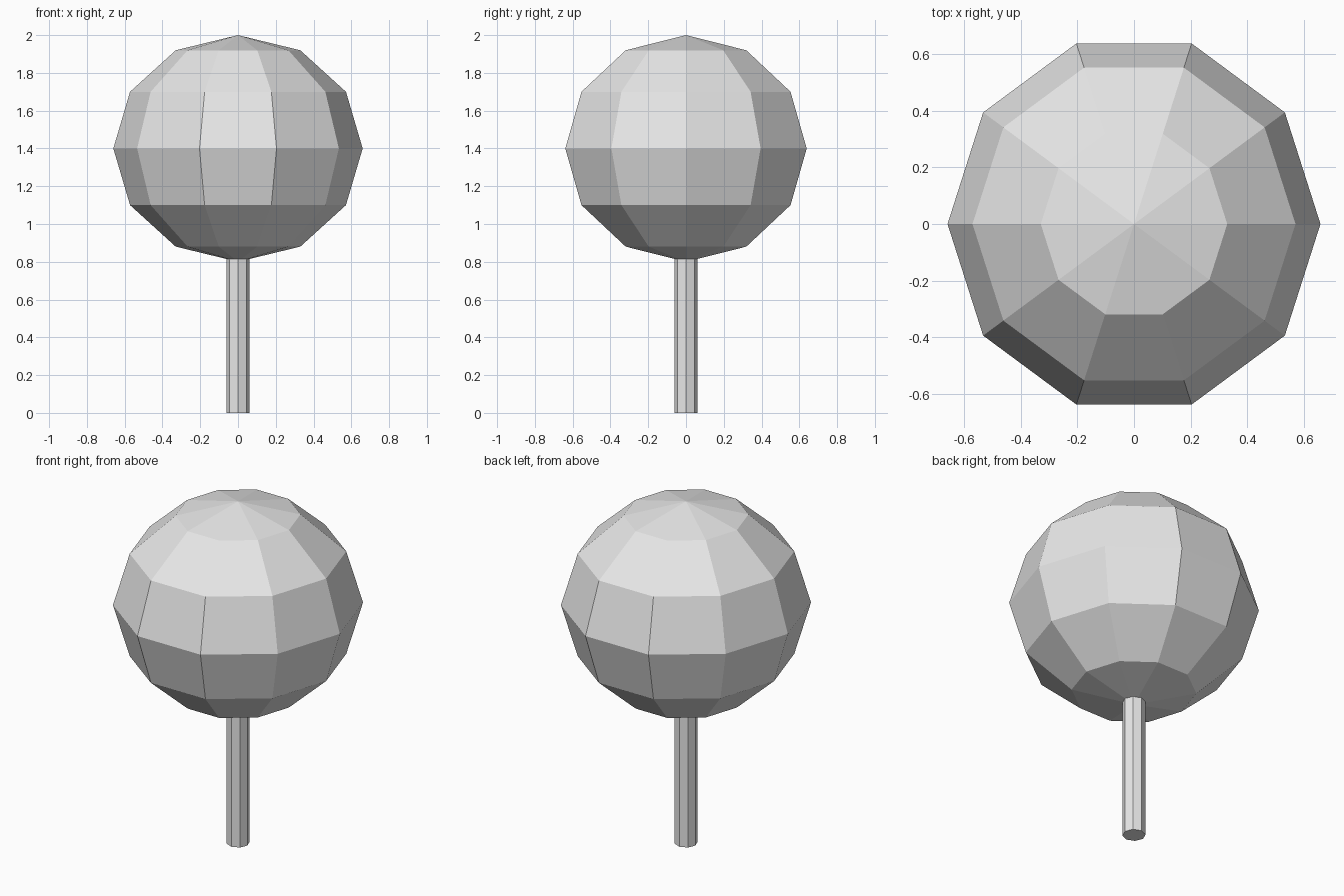
import bpy
import bmesh
from math import sin, cos, pi, tau

cube = bpy.data.objects.get("Cube")
if cube:
    bpy.data.objects.remove(cube)

# One plain grey for the whole model
grey = bpy.data.materials.new("light_grey")
grey.use_nodes = True
colour = (0.8, 0.8, 0.8, 1)
grey.diffuse_color = colour
grey.node_tree.nodes["Principled BSDF"].inputs["Base Color"].default_value = colour


def lathe(name, profile, sides, scale_y=1.0):
    """Flat-shaded solid from (radius, height) points; radius 0 makes a pole."""
    bm = bmesh.new()
    rings = []
    for radius, z in profile:
        count = sides if radius > 0 else 1
        rings.append([bm.verts.new((radius * cos(tau * i / sides),
                                    radius * scale_y * sin(tau * i / sides), z))
                      for i in range(count)])
    for low, high in zip(rings, rings[1:]):
        for i in range(sides):
            j = (i + 1) % sides
            corners = [low[i % len(low)], low[j % len(low)],
                       high[j % len(high)], high[i % len(high)]]
            bm.faces.new(list(dict.fromkeys(corners)))
    # Close open ends
    for ring in (rings[0], rings[-1]):
        if len(ring) > 1:
            bm.faces.new(ring)
    bmesh.ops.recalc_face_normals(bm, faces=bm.faces)
    mesh = bpy.data.meshes.new(name)
    bm.to_mesh(mesh)
    bm.free()
    mesh.materials.append(grey)
    obj = bpy.data.objects.new(name, mesh)
    bpy.context.collection.objects.link(obj)
    return obj


# Faceted round crown, slightly flattened in height
STEPS = 6
crown = [(0.0, 0.8)]
crown += [(0.66 * sin(pi * k / STEPS), 1.4 - 0.6 * cos(pi * k / STEPS))
          for k in range(1, STEPS)]
crown += [(0.0, 2.0)]
lathe("crown", crown, 10, scale_y=1.018)

# Thin eight-sided trunk
lathe("trunk", [(0.062, 0.0), (0.062, 0.82)], 8)
